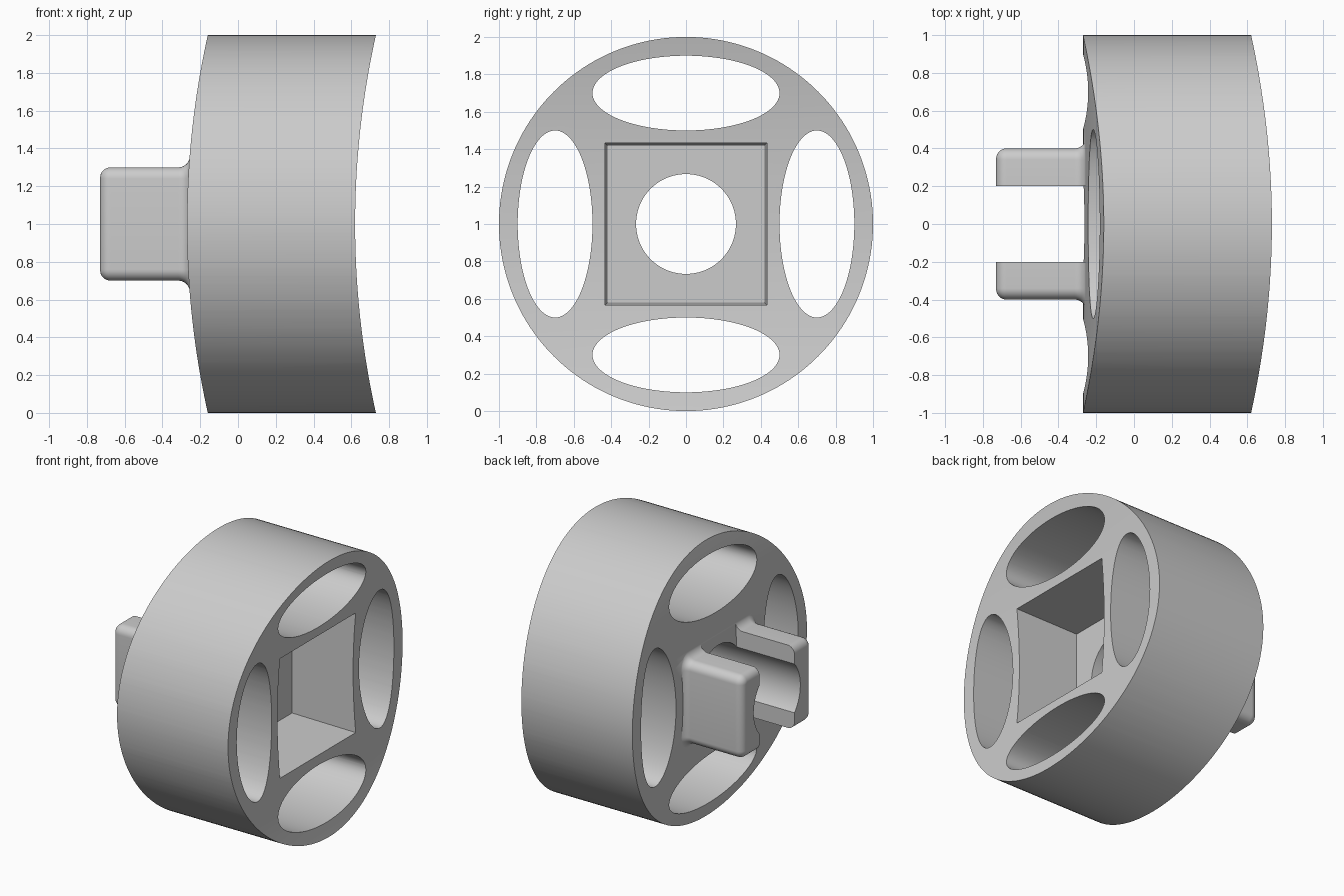
import bpy, bmesh
from math import sin, cos, pi, sqrt

if "Cube" in bpy.data.objects:
    bpy.data.objects.remove(bpy.data.objects["Cube"])


def loft(name, rings):
    """Closed solid skinned through rings of equal length."""
    bm = bmesh.new()
    vs = [[bm.verts.new(p) for p in r] for r in rings]
    n = len(vs[0])
    for a, b in zip(vs, vs[1:]):
        for i in range(n):
            j = (i + 1) % n
            bm.faces.new((a[i], a[j], b[j], b[i]))
    bm.faces.new(vs[0])
    bm.faces.new(vs[-1])
    bmesh.ops.recalc_face_normals(bm, faces=bm.faces)
    me = bpy.data.meshes.new(name)
    bm.to_mesh(me)
    bm.free()
    ob = bpy.data.objects.new(name, me)
    bpy.context.collection.objects.link(ob)
    return ob


def ellipse(x, cy, cz, ry, rz, n):
    return [(x, cy + ry * cos(2 * pi * i / n), cz + rz * sin(2 * pi * i / n)) for i in range(n)]


def tube(name, cy, cz, ry, rz, n=96, x0=-1.5, x1=1.5):
    return loft(name, [ellipse(x, cy, cz, ry, rz, n) for x in (x0, x1)])


def rect(x, hy, hz):
    return [(x, sy * hy, 1 + sz * hz) for sy, sz in ((1, 1), (-1, 1), (-1, -1), (1, -1))]


def boolean(ob, tool, op):
    tool.hide_render = True
    m = ob.modifiers.new(op, 'BOOLEAN')
    m.operation, m.object, m.solver = op, tool, 'EXACT'
    bpy.context.view_layer.objects.active = ob
    bpy.ops.object.modifier_apply(modifier=m.name)
    bpy.data.objects.remove(tool)


# Wheel body: slab curved along z, trimmed to a round outline
R = 4.6
zs = [-1.1 + 2.2 * i / 48 for i in range(49)]
bend = lambda d: R - sqrt(R * R - d * d)
section = [(-0.27 + bend(d), d) for d in zs] + [(0.62 + bend(d), d) for d in reversed(zs)]
body = loft("hub_body", [[(x, y, 1 + d) for x, d in section] for y in (-1.2, 1.2)])
boolean(body, tube("outline", 0, 1, 1, 1, 160), 'INTERSECT')

# Four oval windows
for k in range(4):
    a = k * pi / 2
    cy, cz = 0.7 * cos(a), 0.7 * sin(a)
    ry, rz = (0.2, 0.5) if k % 2 == 0 else (0.5, 0.2)
    boolean(body, tube("window", cy, 1 + cz, ry, rz), 'DIFFERENCE')

# Square pocket in the right face
pocket = loft("pocket", [rect(0.14, 0.42, 0.42), rect(0.70, 0.435, 0.435), rect(1.2, 0.435, 0.435)])
boolean(body, pocket, 'DIFFERENCE')


# Post with rounded tip and flared foot, slotted into two prongs
def rounded(x, off, core_y=0.34, core_z=0.24, seg=8):
    r = 0.06 + off
    out = []
    for q, (sy, sz) in enumerate(((1, 1), (-1, 1), (-1, -1), (1, -1))):
        for i in range(seg + 1):
            a = (q + i / seg) * pi / 2
            out.append((x, sy * core_y + r * cos(a), 1 + sz * core_z + r * sin(a)))
    return out


steps = [i / 8 * pi / 2 for i in range(9)]
profile = [(-0.675 - 0.055 * cos(a), -0.055 + 0.055 * sin(a)) for a in steps]
profile += [(-0.315 + 0.06 * sin(a), 0.06 - 0.06 * cos(a)) for a in steps]
profile.append((-0.1, 0.055))
post = loft("prongs", [rounded(x, o) for x, o in profile])
boolean(post, loft("slot", [rect(-1, 0.2, 0.8), rect(0.2, 0.2, 0.8)]), 'DIFFERENCE')
boolean(body, post, 'UNION')

# Central bore through the floor and prongs
boolean(body, tube("bore", 0, 1, 0.267, 0.267, 96, -1, 0.5), 'DIFFERENCE')

bpy.ops.object.select_all(action='DESELECT')
body.select_set(True)
bpy.context.view_layer.objects.active = body
bpy.ops.object.shade_smooth_by_angle(angle=pi / 6)
